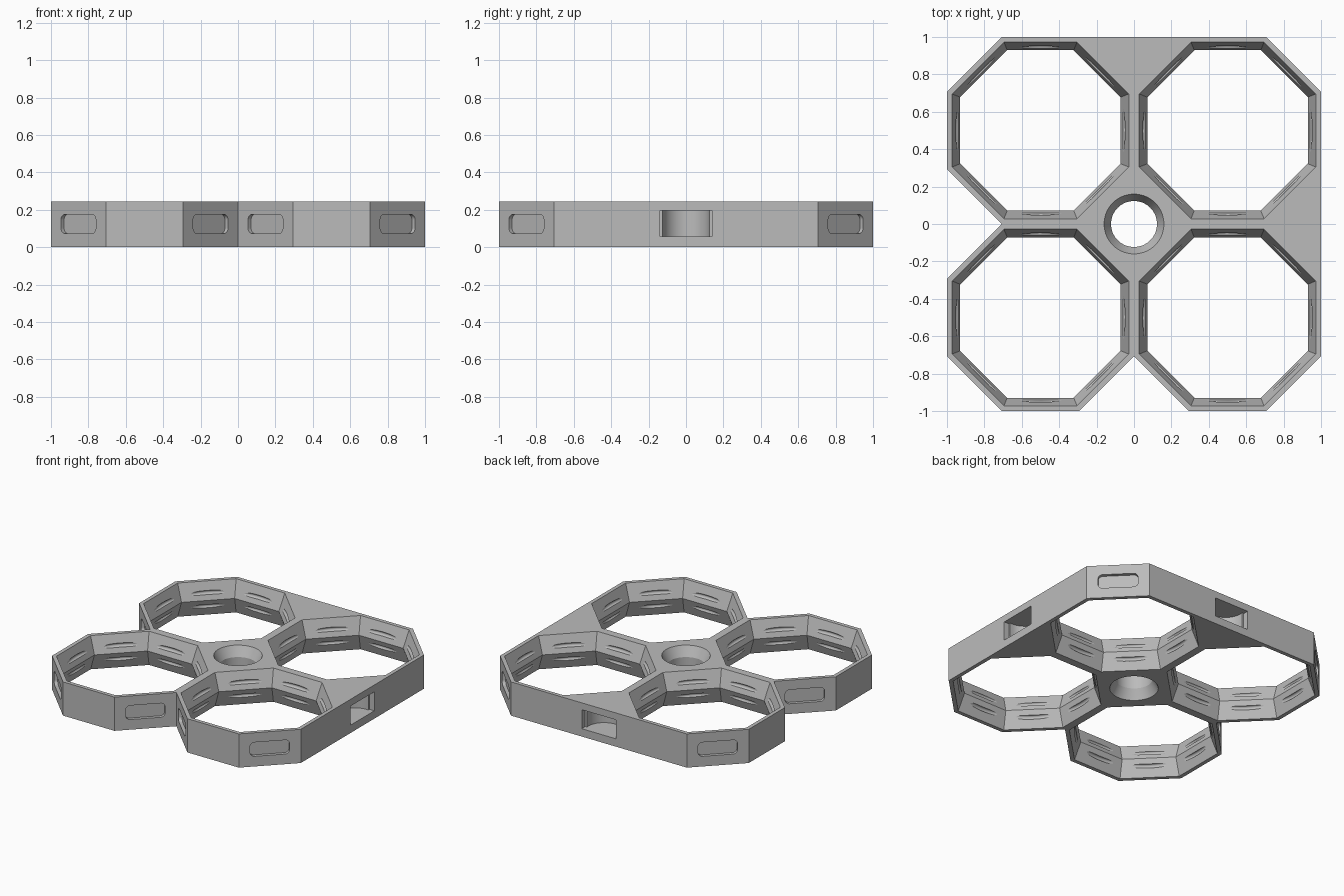
import bpy, bmesh, math
from mathutils import Matrix, Vector

cube = bpy.data.objects.get("Cube")
if cube:
    bpy.data.objects.remove(cube)

H = 0.245              # frame height
C, D = 0.707, 0.293    # octagon corner offsets
MID = H / 2

grey = bpy.data.materials.new("plain_grey")
grey.use_nodes = True
grey.diffuse_color = (0.5, 0.5, 0.5, 1)
grey.node_tree.nodes["Principled BSDF"].inputs["Base Color"].default_value = (0.5, 0.5, 0.5, 1)


def loft(bm, loops, matrix=Matrix(), closed=False):
    """Skin a stack of equal point loops, capped unless it closes on itself."""
    rows = [[bm.verts.new(matrix @ Vector(p)) for p in loop] for loop in loops]
    n = len(rows[0])
    pairs = list(zip(rows, rows[1:]))
    if closed:
        pairs.append((rows[-1], rows[0]))
    else:
        bm.faces.new(rows[0][::-1])
        bm.faces.new(rows[-1])
    for a, b in pairs:
        for i in range(n):
            j = (i + 1) % n
            bm.faces.new((a[i], a[j], b[j], b[i]))


def circle(r, z, n, turn=0.0):
    return [(r * math.cos(turn + math.tau * i / n), r * math.sin(turn + math.tau * i / n), z)
            for i in range(n)]


def make(name, bm):
    bmesh.ops.recalc_face_normals(bm, faces=bm.faces)
    mesh = bpy.data.meshes.new(name)
    bm.to_mesh(mesh)
    bm.free()
    obj = bpy.data.objects.new(name, mesh)
    bpy.context.collection.objects.link(obj)
    mesh.materials.append(grey)
    return obj


def cut(target, name, bm):
    cutter = make(name, bm)
    cutter.hide_render = True
    mod = target.modifiers.new(name, "BOOLEAN")
    mod.operation, mod.solver, mod.object = "DIFFERENCE", "EXACT", cutter
    bpy.context.view_layer.objects.active = target
    bpy.ops.object.modifier_apply(modifier=name)
    bpy.data.objects.remove(cutter)


# Solid frame: four octagons with the back and +x gaps filled
outline = [(-C, -1), (-D, -1), (0, -C), (D, -1), (C, -1), (1, -C), (1, C),
           (C, 1), (-C, 1), (-1, C), (-1, D), (-C, 0), (-1, -D), (-1, -C)]
bm = bmesh.new()
loft(bm, [[(x, y, z) for x, y in outline] for z in (0, H)])
frame = make("four_ring_frame", bm)

centres = [(sx * 0.5, sy * 0.5) for sx in (-1, 1) for sy in (-1, 1)]

# Waisted octagonal openings
bm = bmesh.new()
k = 1 / math.cos(math.pi / 8)
slope = 0.043 / MID
e = 0.02
for cx, cy in centres:
    wide = 0.472 + slope * e
    loft(bm, [circle(a * k, z, 8, math.pi / 8)
              for a, z in ((wide, -e), (0.429, MID), (wide, H + e))],
         Matrix.Translation((cx, cy, 0)))
cut(frame, "ring_openings", bm)

# Shallow round grooves that leave lens marks on the flat walls
bm = bmesh.new()
for cx, cy in centres:
    for z in (MID - 0.05, MID + 0.05):
        loft(bm, [circle(0.446 + 0.014 * math.cos(math.tau * i / 48),
                         z + 0.014 * math.sin(math.tau * i / 48), 72, 0.013) for i in range(48)],
             Matrix.Translation((cx, cy, 0)), closed=True)
cut(frame, "ring_grooves", bm)

# Chamfered hub hole
bm = bmesh.new()
loft(bm, [circle(r, z, 64) for r, z in ((0.172, -e), (0.16, 0), (0.15, 0.02), (0.123, 0.07),
                                        (0.123, H - 0.07), (0.15, H - 0.02), (0.16, H), (0.172, H + e))])
cut(frame, "hub_hole", bm)


# Rounded pockets on every exposed diagonal face
def rounded_slot(half_w, half_h, r, z):
    pts = []
    for q, (sx, sy) in enumerate(((1, 1), (-1, 1), (-1, -1), (1, -1))):
        for i in range(13):
            a = math.pi / 2 * (q + i / 12)
            pts.append((sx * (half_w - r) + r * math.cos(a), sy * (half_h - r) + r * math.sin(a), z))
    return pts


bm = bmesh.new()
exposed = [(-1, -1, (135, 225, 315)), (1, -1, (225, 315)), (-1, 1, (135, 225)), (1, 1, (45,))]
for sx, sy, angles in exposed:
    for deg in angles:
        place = (Matrix.Translation((sx * 0.5, sy * 0.5, MID + 0.002))
                 @ Matrix.Rotation(math.radians(deg), 4, "Z")
                 @ Matrix.Translation((0.5, 0, 0))
                 @ Matrix.Rotation(math.pi / 2, 4, "Z") @ Matrix.Rotation(math.pi / 2, 4, "X"))
        loft(bm, [rounded_slot(0.132, 0.051, 0.03, z) for z in (-0.024, 0.02)], place)
cut(frame, "diagonal_slots", bm)

# Round-backed pockets in the two filled sides
bm = bmesh.new()
arc = [(0.94 + 0.125 * math.cos(math.pi * (0.5 + i / 32)), 0.125 * math.sin(math.pi * (0.5 + i / 32)))
       for i in range(33)]
pocket = [(1.05, 0.138), (0.96, 0.138), (0.96, 0.125)] + arc + [(0.96, -0.125), (0.96, -0.138), (1.05, -0.138)]
for turn in (0, math.pi / 2):
    loft(bm, [[(x, y, z) for x, y in pocket] for z in (0.057, 0.195)], Matrix.Rotation(turn, 4, "Z"))
cut(frame, "side_pockets", bm)

# Smooth the round parts and keep the facets crisp
bpy.ops.object.select_all(action="DESELECT")
frame.select_set(True)
bpy.context.view_layer.objects.active = frame
bpy.ops.object.shade_smooth_by_angle(angle=math.radians(8))
